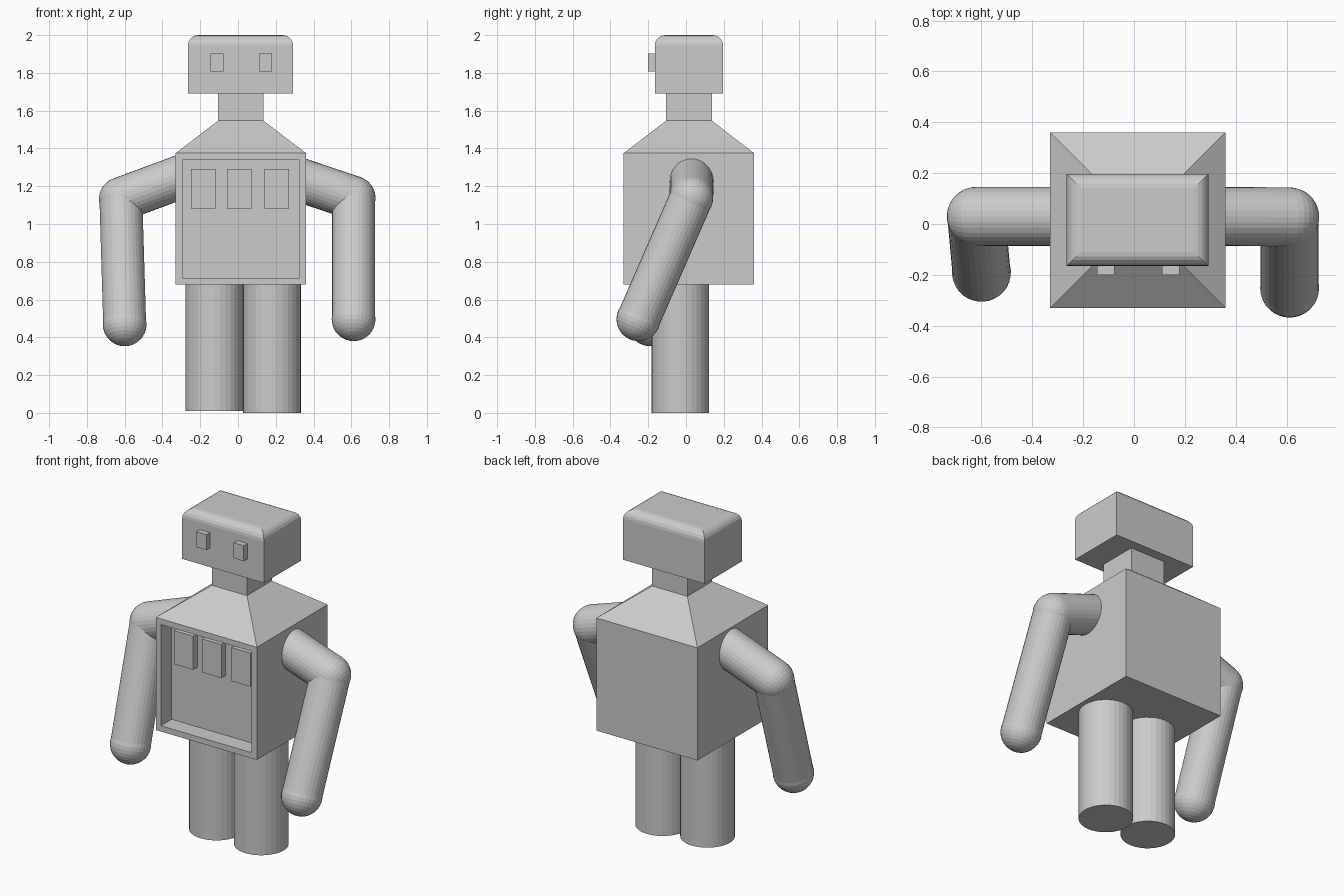
import bpy, bmesh
from mathutils import Vector, Matrix

if "Cube" in bpy.data.objects:
    bpy.data.objects.remove(bpy.data.objects["Cube"])

grey = bpy.data.materials.new("plain grey")
grey.diffuse_color = (0.6, 0.6, 0.6, 1)
grey.use_nodes = True
grey.node_tree.nodes["Principled BSDF"].inputs["Base Color"].default_value = grey.diffuse_color


def finish(name, bm):
    bmesh.ops.recalc_face_normals(bm, faces=bm.faces[:])
    me = bpy.data.meshes.new(name)
    bm.to_mesh(me)
    bm.free()
    me.materials.append(grey)
    ob = bpy.data.objects.new(name, me)
    bpy.context.collection.objects.link(ob)
    return ob


def box_bm(x0, x1, y0, y1, z0, z1):
    bm = bmesh.new()
    bmesh.ops.create_cube(bm, size=1)
    for v in bm.verts:
        v.co = Vector((x1 if v.co.x > 0 else x0,
                       y1 if v.co.y > 0 else y0,
                       z1 if v.co.z > 0 else z0))
    bm.normal_update()
    return bm


def cylinder(name, a, b, r, n=32):
    a, b = Vector(a), Vector(b)
    d = b - a
    m = Matrix.Translation((a + b) / 2) @ d.to_track_quat('Z', 'Y').to_matrix().to_4x4()
    bm = bmesh.new()
    bmesh.ops.create_cone(bm, cap_ends=True, segments=n, radius1=r, radius2=r,
                          depth=d.length, matrix=m)
    return finish(name, bm)


def ball(name, c, axis, r):
    m = Matrix.Translation(c) @ Vector(axis).to_track_quat('Z', 'Y').to_matrix().to_4x4()
    bm = bmesh.new()
    bmesh.ops.create_uvsphere(bm, u_segments=32, v_segments=16, radius=r, matrix=m)
    return finish(name, bm)


# Torso with a recessed front panel
bm = box_bm(-0.33, 0.36, -0.33, 0.36, 0.68, 1.375)
front = min(bm.faces, key=lambda f: f.calc_center_median().y)
bmesh.ops.inset_region(bm, faces=[front], thickness=0.05)
bmesh.ops.inset_region(bm, faces=[front], thickness=0.0)
for v in front.verts:
    v.co.y += 0.105
finish("torso", bm)

# Sloped shoulders
bm = box_bm(-0.33, 0.36, -0.33, 0.36, 1.375, 1.547)
for v in bm.verts:
    if v.co.z > 1.5:
        v.co.x = 0.135 if v.co.x > 0 else -0.105
        v.co.y = 0.137 if v.co.y > 0 else -0.105
bm.faces.remove(min(bm.faces, key=lambda f: f.calc_center_median().z))
finish("shoulders", bm)

# Neck
finish("neck", box_bm(-0.105, 0.135, -0.105, 0.137, 1.54, 1.70))

# Head, rounded along the top rim only
bm = box_bm(-0.265, 0.292, -0.165, 0.197, 1.69, 2.0)
rim = [e for e in bm.edges if all(v.co.z > 1.9 for v in e.verts)]
bmesh.ops.bevel(bm, geom=rim, offset=0.055, segments=5, profile=0.5, affect='EDGES')
finish("head", bm)

# Eyes
for side, x in (("left", -0.145), ("right", 0.11)):
    finish(side + "_eye", box_bm(x, x + 0.069, -0.2, -0.15, 1.808, 1.903))

# Raised blocks inside the chest recess
for i, x in enumerate((-0.25, -0.058, 0.14)):
    finish(f"chest_block_{i + 1}", box_bm(x, x + 0.13, -0.265, -0.22, 1.083, 1.29))

# Legs
for side, x, z in (("left", -0.126, 0.01), ("right", 0.18, 0.0)):
    cylinder(side + "_leg", (x, -0.03, z), (x, -0.03, 0.70), 0.153)

# Arms: shoulder, elbow and hand positions
R = 0.116
for side, s, e, h in (
        ("left", (-0.22, 0.03, 1.28), (-0.62, 0.03, 1.132), (-0.60, -0.19, 0.469)),
        ("right", (0.25, 0.03, 1.26), (0.612, 0.028, 1.138), (0.612, -0.252, 0.496))):
    cylinder(side + "_upper_arm", s, e, R)
    cylinder(side + "_forearm", e, h, R - 0.002)
    ball(side + "_elbow", e, Vector(e) - Vector(s), R)
    ball(side + "_hand", h, Vector(h) - Vector(e), R)
